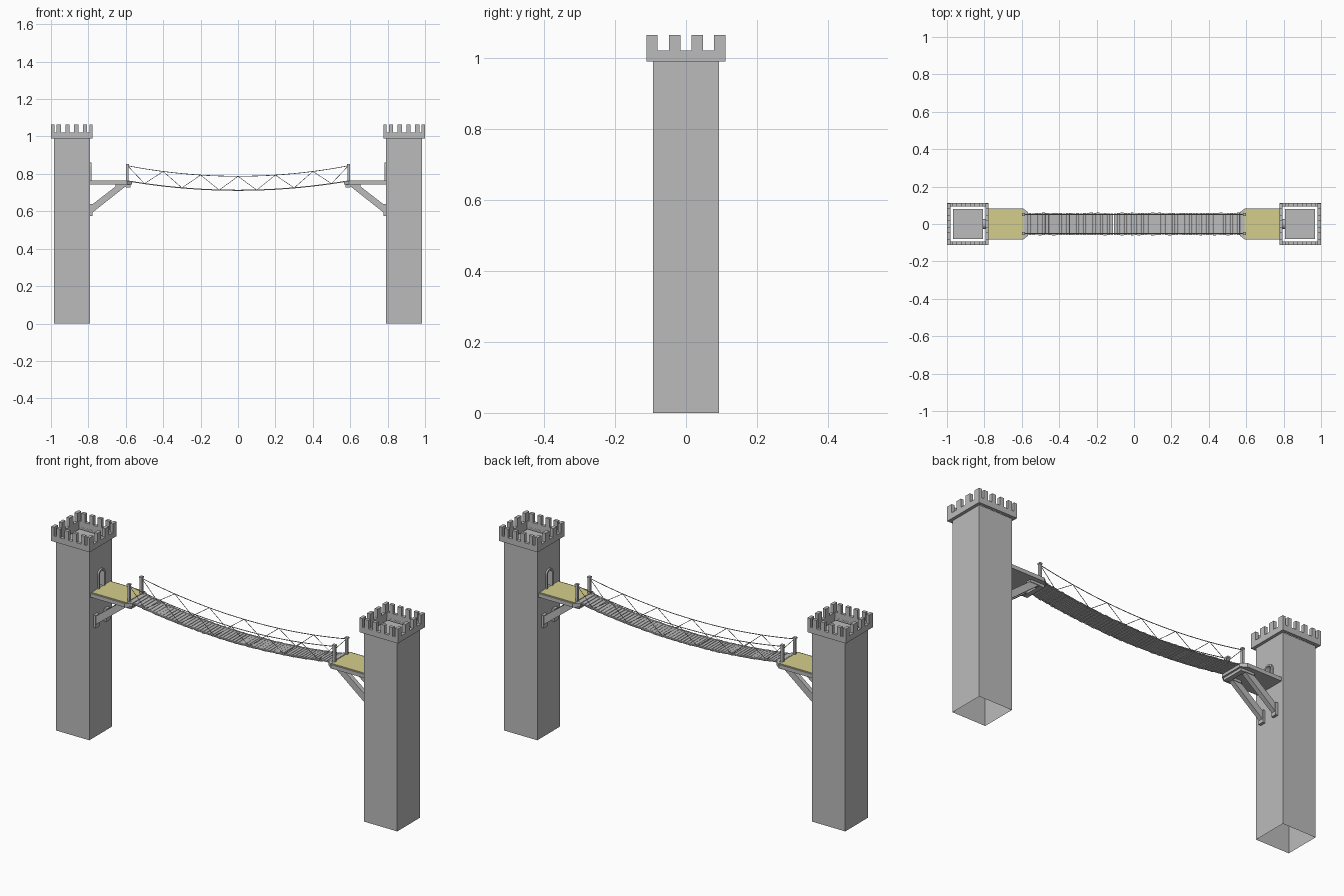
import bpy, bmesh, math, random
from mathutils import Vector, Matrix

if "Cube" in bpy.data.objects:
    bpy.data.objects.remove(bpy.data.objects["Cube"])

random.seed(4)


def material(name, rgb):
    m = bpy.data.materials.new(name)
    m.diffuse_color = (*rgb, 1)
    m.use_nodes = True
    m.node_tree.nodes["Principled BSDF"].inputs["Base Color"].default_value = m.diffuse_color
    return m


GREY = material("stone grey", (0.50, 0.50, 0.50))
YELLOW = material("straw yellow", (0.66, 0.62, 0.26))


def finish(name, bm, mat, mirror=(True, False)):
    """Turn a bmesh into an object, mirrored across the world centre planes."""
    bmesh.ops.recalc_face_normals(bm, faces=bm.faces)
    me = bpy.data.meshes.new(name)
    bm.to_mesh(me)
    bm.free()
    me.materials.append(mat)
    ob = bpy.data.objects.new(name, me)
    bpy.context.collection.objects.link(ob)
    if any(mirror):
        mod = ob.modifiers.new("mirror", 'MIRROR')
        mod.use_axis = (mirror[0], mirror[1], False)
        mod.use_mirror_merge = False
    return ob


def add_box(bm, x, y, z):
    size = Matrix.Diagonal((x[1] - x[0], y[1] - y[0], z[1] - z[0], 1))
    mid = Matrix.Translation((sum(x) / 2, sum(y) / 2, sum(z) / 2))
    bmesh.ops.create_cube(bm, size=1, matrix=mid @ size)


def add_prism(bm, pts, offset):
    """Extrude a closed outline of 3D points along an offset."""
    f = bm.faces.new([bm.verts.new(p) for p in pts])
    r = bmesh.ops.extrude_face_region(bm, geom=[f], use_keep_orig=True)
    vs = [g for g in r['geom'] if isinstance(g, bmesh.types.BMVert)]
    bmesh.ops.translate(bm, verts=vs, vec=offset)


# ---- Towers (built at +x, mirrored) ----
CX, IN, OUT, HY, TOP = 0.888, 0.792, 0.983, 0.093, 0.99
DOOR_W, DOOR_Z, DOOR_SPRING = 0.018, 0.764, 0.835


def arch(x, r, z0, steps=6):
    """Half of an arched outline, from the crown down to the sill."""
    pts = [(x, r * math.sin(a), DOOR_SPRING + r * math.cos(a))
           for a in [i * math.pi / 2 / steps for i in range(steps + 1)]]
    return pts + [(x, r, z0)]


# Shaft: open tube of thin walls, three plain sides
bm = bmesh.new()
v = [[bm.verts.new((x, y, z)) for z in (0, TOP)]
     for x, y in ((IN, -HY), (OUT, -HY), (OUT, HY), (IN, HY))]
for a, b in zip(v, v[1:]):
    bm.faces.new((a[0], b[0], b[1], a[1]))
finish("tower_shaft", bm, GREY)

# Inner wall with arched doorway
bm = bmesh.new()
pts = [(IN, 0, 0), (IN, HY, 0), (IN, HY, TOP), (IN, 0, TOP)]
pts += arch(IN, DOOR_W, DOOR_Z) + [(IN, 0, DOOR_Z)]
bm.faces.new([bm.verts.new(p) for p in reversed(pts)])
for f in bm.faces:
    f.normal_update()
finish("doorway_wall", bm, GREY, (True, True))

# Door surround
bm = bmesh.new()
ring = arch(0.783, 0.027, DOOR_Z) + arch(0.783, DOOR_W, DOOR_Z)[::-1]
add_prism(bm, ring, (0.024, 0, 0))
finish("door_surround", bm, GREY, (True, True))

# Roof floor, loose inside the parapet
bm = bmesh.new()
add_box(bm, (CX - 0.081, CX + 0.081), (-0.079, 0.079), (0.982, 0.988))
finish("tower_floor", bm, GREY)

# Parapet ring and merlons
bm = bmesh.new()
R, T, Z0, Z1, Z2 = 0.111, 0.017, 0.99, 1.02, 1.065
for s in (-1, 1):
    wall = sorted((s * (R - T), s * R))
    wall_x = [CX + w for w in wall]
    add_box(bm, wall_x, (-R, R), (Z0, Z1))
    add_box(bm, (CX - R + T, CX + R - T), wall, (Z0, Z1))
    for i in range(4):
        c = -0.0953 + i * 0.0635
        add_box(bm, wall_x, (c - 0.0157, c + 0.0157), (Z1, Z2))
        c = CX + (i - 1.5) * 0.047
        add_box(bm, (c - 0.011, c + 0.011), wall, (Z1, Z2))
finish("battlement", bm, GREY)

# ---- Landing platforms ----
bm = bmesh.new()
outline = [(0.792, 0.084), (0.594, 0.084), (0.566, 0.062)]
outline += [(x, -y) for x, y in reversed(outline)]
add_prism(bm, [(x, y, 0.742) for x, y in outline], (0, 0, 0.02))
finish("landing_slab", bm, GREY)

bm = bmesh.new()
add_box(bm, (0.59, 0.79), (-0.077, 0.077), (0.761, 0.765))
finish("landing_mat", bm, YELLOW)

# Beam under the landing lip
bm = bmesh.new()
add_box(bm, (0.575, 0.6), (-0.06, 0.06), (0.728, 0.743))
finish("lip_beam", bm, GREY)

# Diagonal braces with wall foot and top ledger
bm = bmesh.new()
Y0, Y1 = 0.033, 0.057
side = [(0.785, 0.632), (0.64, 0.744), (0.6, 0.734), (0.785, 0.588)]
add_prism(bm, [(x, Y0, z) for x, z in side], (0, Y1 - Y0, 0))
add_box(bm, (0.778, 0.793), (Y0 - 0.003, Y1 + 0.003), (0.575, 0.64))
add_box(bm, (0.6, 0.655), (Y0 - 0.003, Y1 + 0.003), (0.73, 0.743))
finish("brace", bm, GREY, (True, True))

# Rope posts with caps
bm = bmesh.new()
add_box(bm, (0.586, 0.598), (0.045, 0.057), (0.745, 0.845))
add_box(bm, (0.584, 0.6), (0.043, 0.059), (0.845, 0.853))
finish("rope_post", bm, GREY, (True, True))

# ---- Hanging bridge ----
def deck(x):
    return 0.712 + 0.05 * (x / 0.59) ** 2


def rail(x):
    return 0.787 + 0.056 * (x / 0.59) ** 2


# Planks: slightly irregular, following the sag
bm = bmesh.new()
N, SPAN = 64, 0.585
pitch = 2 * SPAN / N
for i in range(N):
    x = -SPAN + (i + 0.5) * pitch
    w = pitch * random.uniform(0.8, 0.97)
    half = 0.059 + random.uniform(-0.002, 0.002)
    tilt = -math.atan(0.1 * x / 0.59 ** 2) + random.uniform(-0.03, 0.03)
    m = (Matrix.Translation((x, random.uniform(-0.001, 0.001), deck(x)))
         @ Matrix.Rotation(tilt, 4, 'Y') @ Matrix.Diagonal((w, 2 * half, 0.004, 1)))
    bmesh.ops.create_cube(bm, size=1, matrix=m)
finish("planks", bm, GREY, (False, False))


# Ropes: thin square tubes between successive points
def rope(name, pts, r):
    bm = bmesh.new()
    for a, b in zip(pts, pts[1:]):
        a, b = Vector(a), Vector(b)
        d = b - a
        m = Matrix.Translation((a + b) / 2) @ d.to_track_quat('Z', 'Y').to_matrix().to_4x4()
        bmesh.ops.create_cone(bm, cap_ends=True, segments=5, radius1=r, radius2=r,
                              depth=d.length, matrix=m)
    finish(name, bm, GREY, (False, True))


xs = [-0.59 + i * 1.18 / 24 for i in range(25)]
rope("hand_rope", [(x, 0.051, rail(x)) for x in xs], 0.002)
rope("deck_rope", [(x, 0.051, deck(x)) for x in xs], 0.003)
nodes = [-0.59] + [i / 10 for i in range(-5, 6)] + [0.59]
rope("zigzag_rope", [(x, 0.051, deck(x) if i % 2 else rail(x))
                     for i, x in enumerate(nodes)], 0.0015)
